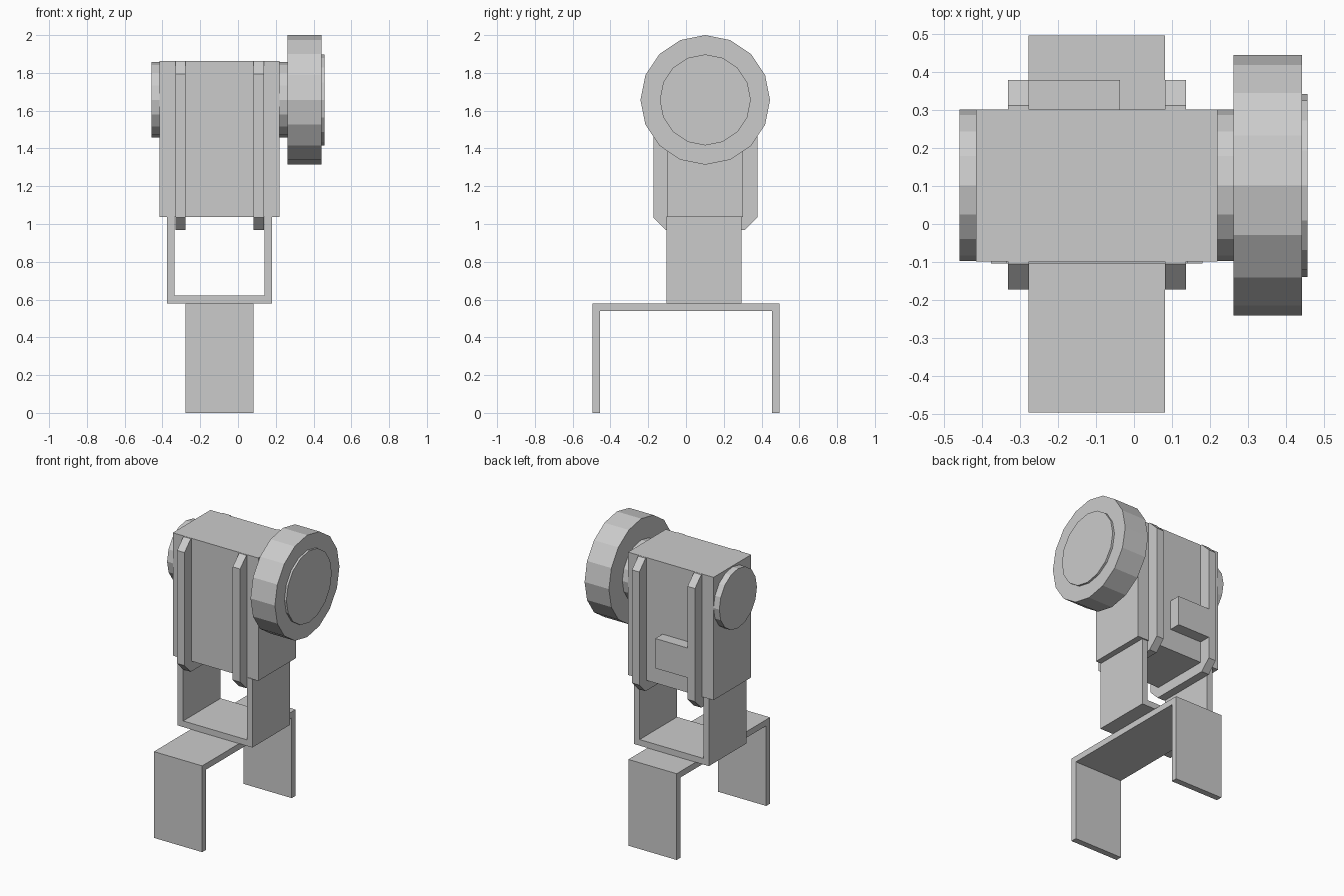
import bpy, bmesh
from mathutils import Matrix, Vector

if "Cube" in bpy.data.objects:
    bpy.data.objects.remove(bpy.data.objects["Cube"])


def finish(name, bm):
    bmesh.ops.recalc_face_normals(bm, faces=bm.faces)
    mesh = bpy.data.meshes.new(name)
    bm.to_mesh(mesh)
    bm.free()
    obj = bpy.data.objects.new(name, mesh)
    bpy.context.collection.objects.link(obj)
    return obj


def prism(name, points, offset):
    """Extrude a closed planar outline along offset."""
    bm = bmesh.new()
    face = bm.faces.new([bm.verts.new(p) for p in points])
    ext = bmesh.ops.extrude_face_region(bm, geom=[face])
    verts = [g for g in ext["geom"] if isinstance(g, bmesh.types.BMVert)]
    bmesh.ops.translate(bm, verts=verts, vec=Vector(offset))
    return finish(name, bm)


def box(name, x0, x1, y0, y1, z0, z1):
    outline = [(x0, y0, z0), (x1, y0, z0), (x1, y1, z0), (x0, y1, z0)]
    return prism(name, outline, (0, 0, z1 - z0))


def disc(name, x0, x1, radius):
    """16-sided disc on the shared sideways axle."""
    bm = bmesh.new()
    place = Matrix.Translation(((x0 + x1) / 2, 0.102, 1.657)) @ Matrix.Rotation(1.5707963, 4, "Y")
    bmesh.ops.create_cone(bm, cap_ends=True, segments=16, radius1=radius,
                          radius2=radius, depth=x1 - x0, matrix=place)
    return finish(name, bm)


def channel(a0, a1, z_open, z_base, t):
    """U outline as (across, height); t is signed wall direction of the base."""
    w = abs(t)
    return [(a0, z_open), (a0, z_base), (a1, z_base), (a1, z_open),
            (a1 - w, z_open), (a1 - w, z_base + t), (a0 + w, z_base + t), (a0 + w, z_open)]


# Bent-plate brackets
prism("foot_bracket", [(-0.278, y, z) for y, z in channel(-0.496, 0.496, 0, 0.58, -0.041)], (0.359, 0, 0))
prism("upper_bracket", [(x, -0.104, z) for x, z in channel(-0.376, 0.18, 1.04, 0.58, 0.041)], (0, 0.398, 0))

# Main housing and rear connector block
box("housing", -0.416, 0.22, -0.099, 0.302, 1.037, 1.863)
box("rear_connector", -0.28, -0.037, 0.295, 0.379, 1.18, 1.38)

# Chamfered straps wrapping the housing
y0, y1, z0, z1, c = -0.173, 0.379, 0.968, 1.862, 0.067
strap = [(y0, z0 + c), (y0 + c, z0), (y1 - c, z0), (y1, z0 + c),
         (y1, z1 - c), (y1 - c, z1), (y0 + c, z1), (y0, z1 - c)]
for side, x in (("left", -0.332), ("right", 0.082)):
    prism("strap_" + side, [(x, y, z) for y, z in strap], (0.055, 0, 0))

# Discs along the axle
disc("left_cap", -0.459, -0.41, 0.2)
disc("right_hub", 0.215, 0.265, 0.2)
disc("wheel", 0.262, 0.443, 0.343)
disc("wheel_cap", 0.44, 0.457, 0.241)
